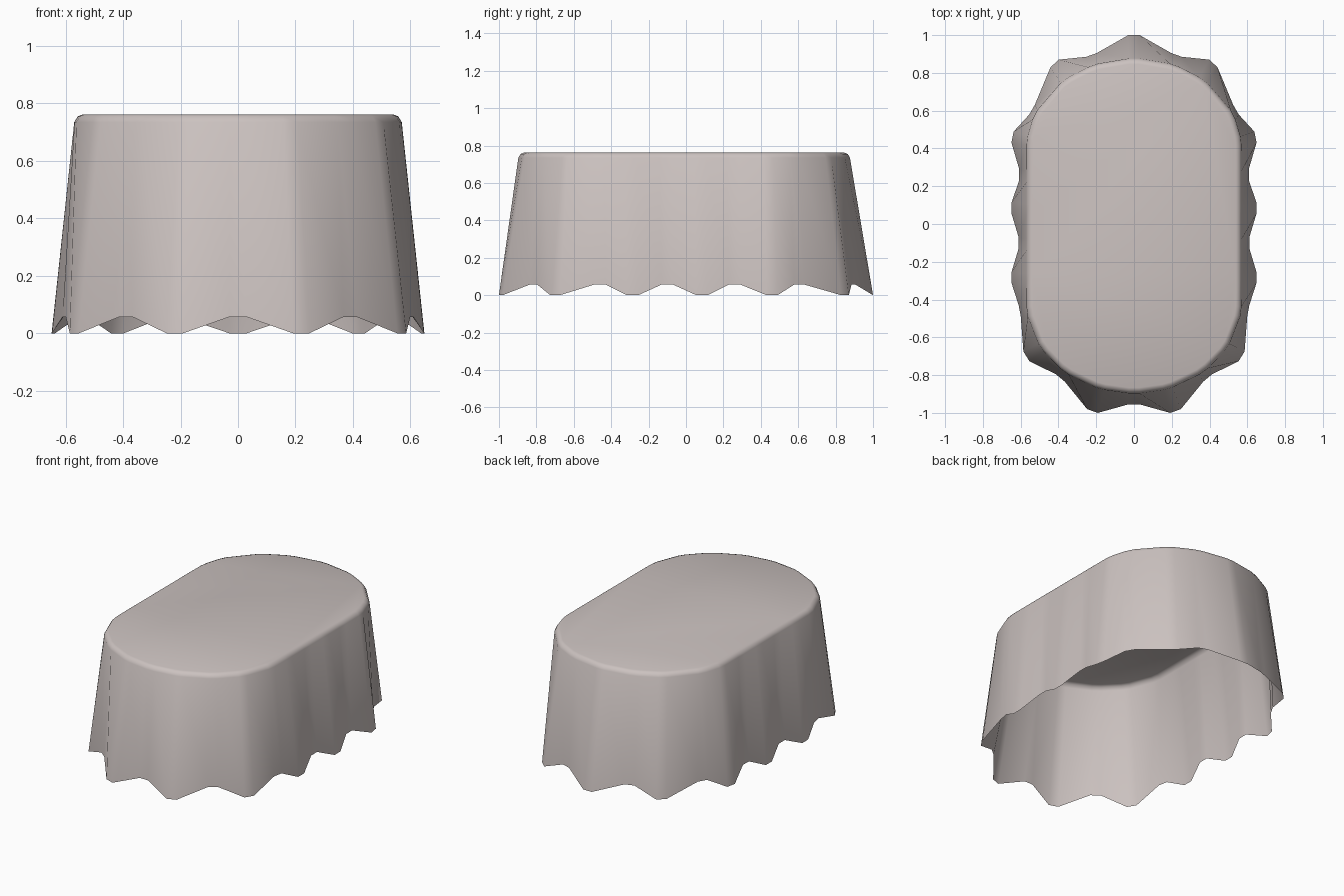
import bpy, bmesh, math
from mathutils import Vector

if "Cube" in bpy.data.objects:
    bpy.data.objects.remove(bpy.data.objects["Cube"])

# hem control points on the right half, back to front: tip, valley, tip, valley ...
HALF = [(0, 1.0), (0.225, 0.895), (0.42, 0.85), (0.54, 0.605), (0.643, 0.46),
        (0.608, 0.26), (0.648, 0.085), (0.611, -0.10), (0.648, -0.285),
        (0.605, -0.46), (0.57, -0.70), (0.39, -0.815), (0.22, -0.99), (0, -0.955)]
TIP_Z, VALLEY_Z, RIM_Z, TOP_Z = 0.0, 0.057, 0.735, 0.762

ctrl = [Vector((x, y, VALLEY_Z if i % 2 else TIP_Z)) for i, (x, y) in enumerate(HALF)]
ctrl += [Vector((-p.x, p.y, p.z)) for p in reversed(ctrl[1:-1])]
n = len(ctrl)

# every tip and valley is blunt: two points along its tangent
hem = []
for i, p in enumerate(ctrl):
    t = ctrl[(i + 1) % n] - ctrl[i - 1]
    t.z = 0
    t.normalize()
    hem += [p - t * 0.03, p + t * 0.03]


def table_edge(p, inset, z):
    """Matching point on the table outline (straight sides, rounded ends)."""
    rx, ry, c = 0.57 - inset, 0.487 - inset, 0.40
    if abs(p.y) <= c:
        return Vector((math.copysign(rx, p.x), p.y - 0.01, z))
    s = math.copysign(1, p.y)
    a = math.atan2((abs(p.y) - c) / 0.58, p.x / 0.64)
    return Vector((rx * math.cos(a), s * (c + ry * math.sin(a)) - 0.01, z))


# draped cloth: hem, rim and top loops bridged, then capped
bm = bmesh.new()
loops = [hem,
         [table_edge(p, 0, RIM_Z) for p in hem],
         [table_edge(p, 0.012, 0.755) for p in hem],
         [table_edge(p, 0.03, TOP_Z) for p in hem]]
rows = [[bm.verts.new(p) for p in loop] for loop in loops]
m = len(hem)
for lo, hi in zip(rows, rows[1:]):
    for i in range(m):
        j = (i + 1) % m
        bm.faces.new((lo[i], hi[i], hi[j], lo[j]))
bm.faces.new(rows[-1])
bm.normal_update()
cap = max(bm.faces, key=lambda f: len(f.verts))
if cap.normal.z < 0:
    bmesh.ops.reverse_faces(bm, faces=[cap])
bmesh.ops.recalc_face_normals(bm, faces=bm.faces)
if cap.normal.z < 0:
    bmesh.ops.reverse_faces(bm, faces=bm.faces)
for f in bm.faces:
    f.smooth = True

mesh = bpy.data.meshes.new("tablecloth")
bm.to_mesh(mesh)
bm.free()
cloth = bpy.data.objects.new("tablecloth", mesh)
bpy.context.collection.objects.link(cloth)

mat = bpy.data.materials.new("pale pinkish grey cloth")
mat.diffuse_color = (0.60, 0.54, 0.525, 1)
mat.use_nodes = True
mat.node_tree.nodes["Principled BSDF"].inputs["Base Color"].default_value = mat.diffuse_color
mesh.materials.append(mat)
